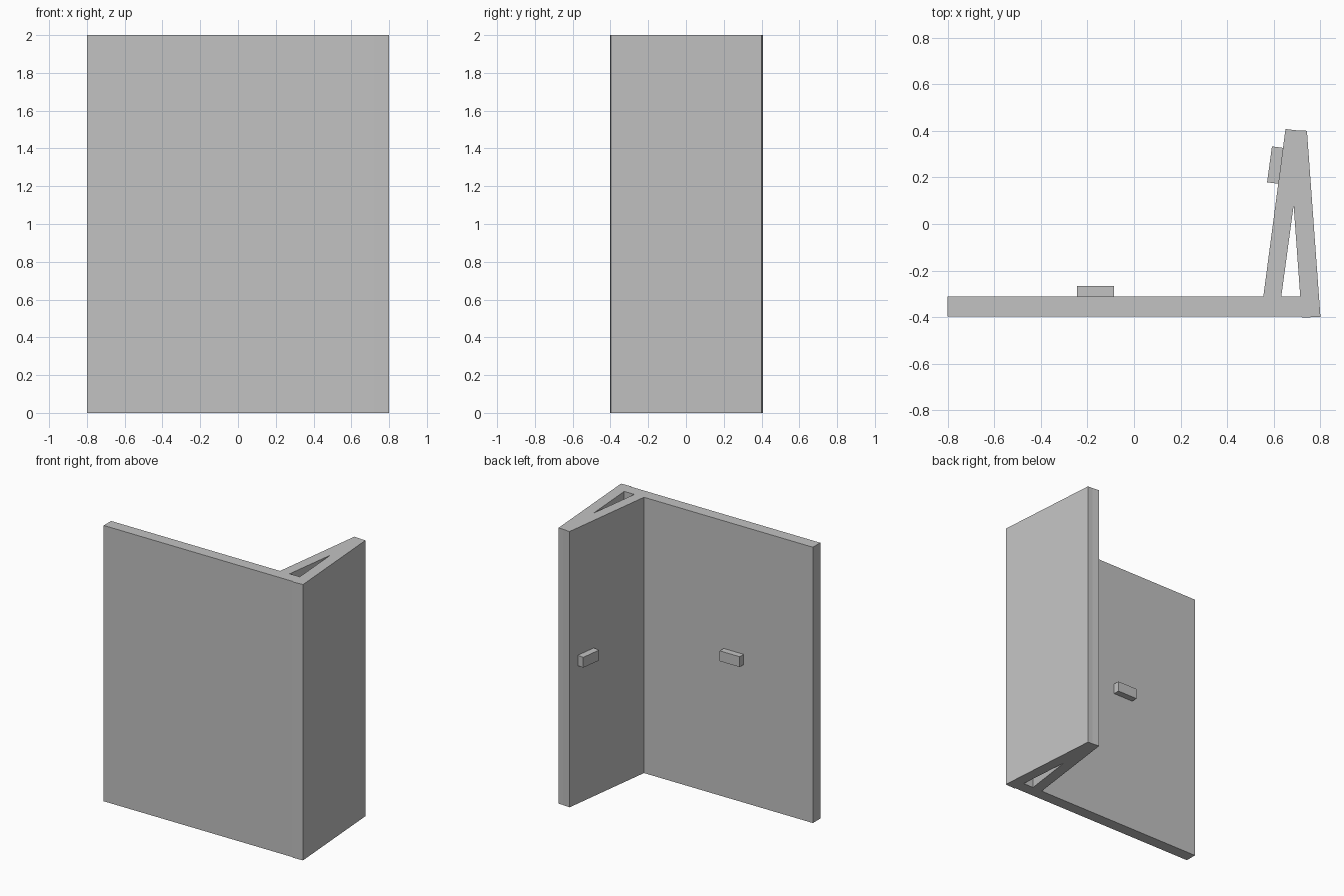
import bpy
import bmesh

HEIGHT = 2.0

cube = bpy.data.objects.get("Cube")
if cube:
    bpy.data.objects.remove(cube, do_unlink=True)

# Single plain grey finish
grey = bpy.data.materials.new("plain grey")
grey.use_nodes = True
colour = (0.54, 0.54, 0.54, 1.0)
grey.diffuse_color = colour
grey.node_tree.nodes["Principled BSDF"].inputs["Base Color"].default_value = colour


def extrude_plan(name, outline, bottom, top):
    """Raise a counter-clockwise floor plan outline into a flat-sided solid."""
    bm = bmesh.new()
    face = bm.faces.new([bm.verts.new((x, y, bottom)) for x, y in outline])
    result = bmesh.ops.extrude_face_region(bm, geom=[face], use_keep_orig=True)
    raised = [g for g in result["geom"] if isinstance(g, bmesh.types.BMVert)]
    bmesh.ops.translate(bm, verts=raised, vec=(0, 0, top - bottom))
    bmesh.ops.recalc_face_normals(bm, faces=bm.faces)
    mesh = bpy.data.meshes.new(name)
    bm.to_mesh(mesh)
    bm.free()
    mesh.materials.append(grey)
    obj = bpy.data.objects.new(name, mesh)
    bpy.context.collection.objects.link(obj)
    return obj


# Walls meet edge to edge, leaving a tall triangular shaft between them
walls = {
    "front_wall": [(-0.8, -0.396), (0.7195, -0.396), (0.714, -0.311), (-0.8, -0.311)],
    "outer_side_wall": [(0.72, -0.402), (0.8, -0.398), (0.742, 0.4),
                        (0.705, 0.401), (0.661, 0.406), (0.685, 0.08)],
    "inner_side_wall": [(0.555, -0.311), (0.632, -0.311), (0.685, 0.08),
                        (0.661, 0.406), (0.65, 0.408)],
}
for name, outline in walls.items():
    extrude_plan(name, outline, 0, HEIGHT)

# Small handle blocks at mid height on the two inside faces
handles = {
    "front_wall_handle": [(-0.245, -0.315), (-0.085, -0.315),
                          (-0.085, -0.265), (-0.245, -0.265)],
    "side_wall_handle": [(0.571, 0.179), (0.623, 0.172),
                         (0.643, 0.326), (0.592, 0.333)],
}
for name, outline in handles.items():
    extrude_plan(name, outline, 1.0, 1.075)
